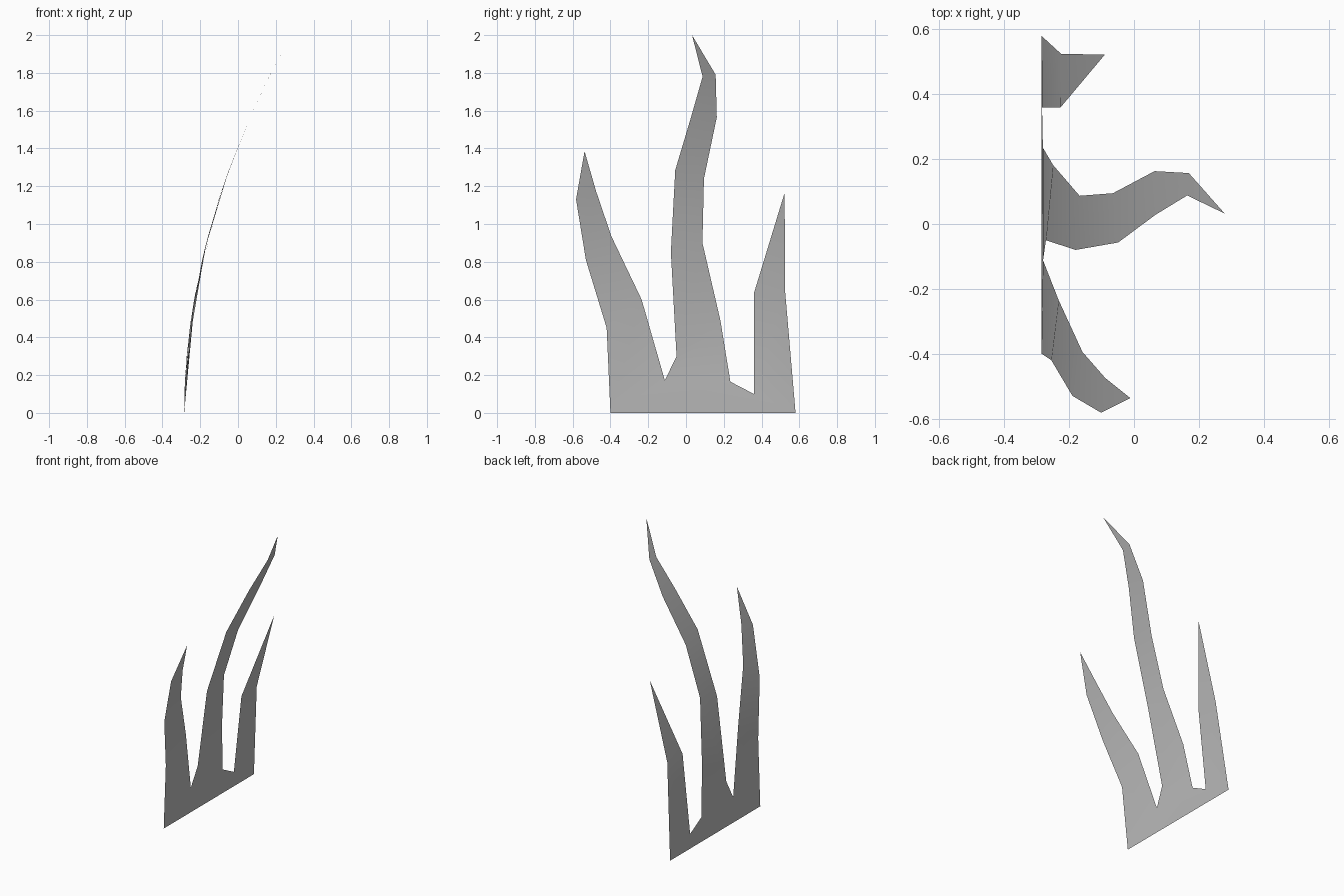
import bpy
import bmesh

default = bpy.data.objects.get("Cube")
if default:
    bpy.data.objects.remove(default, do_unlink=True)

# Single plain grey material
grey = bpy.data.materials.new("plain_grey")
grey.use_nodes = True
colour = (0.5, 0.5, 0.5, 1)
grey.diffuse_color = colour
grey.node_tree.nodes["Principled BSDF"].inputs["Base Color"].default_value = colour

bm = bmesh.new()


def bend(z):
    """The sheet curls towards +x as it rises."""
    return -0.285 + 0.1442 * z ** 1.97


def vert(y, z):
    return bm.verts.new((bend(z), y, z))


def blade(rows, tip):
    """Quad strip through pairs of edge points, closed by a pointed tip."""
    pairs = [(vert(*a), vert(*b)) for a, b in rows]
    for (a, b), (c, d) in zip(pairs, pairs[1:]):
        bm.faces.new((a, b, d, c))
    bm.faces.new((*pairs[-1], vert(*tip)))
    return pairs[0]


# Three blades, each listed from its root upwards
front_root = blade([((-0.42, 0.45), (-0.235, 0.60)),
                    ((-0.53, 0.81), (-0.395, 0.935)),
                    ((-0.582, 1.13), (-0.475, 1.17))], (-0.537, 1.385))
middle_root = blade([((-0.05, 0.30), (0.182, 0.49)),
                     ((-0.08, 0.85), (0.087, 0.90)),
                     ((-0.057, 1.285), (0.095, 1.24)),
                     ((0.028, 1.57), (0.163, 1.565)),
                     ((0.088, 1.78), (0.157, 1.79))], (0.032, 2.0))
back_root = blade([((0.36, 0.635), (0.525, 0.64))], (0.522, 1.165))

# Shared base joining the blades
base_front, base_back = vert(-0.40, 0), vert(0.58, 0)
front_notch = vert(-0.112, 0.172)
back_notch_a, back_notch_b = vert(0.235, 0.165), vert(0.36, 0.10)
bm.faces.new((base_front, front_notch, front_root[1], front_root[0]))
bm.faces.new((front_notch, back_notch_a, middle_root[1], middle_root[0]))
bm.faces.new((back_notch_b, base_back, back_root[1], back_root[0]))
bm.faces.new((base_front, base_back, back_notch_b, back_notch_a, front_notch))

for face in bm.faces:
    face.smooth = True

mesh = bpy.data.meshes.new("curved_blades")
bm.to_mesh(mesh)
bm.free()
mesh.materials.append(grey)
blades = bpy.data.objects.new("curved_blades", mesh)
bpy.context.collection.objects.link(blades)
